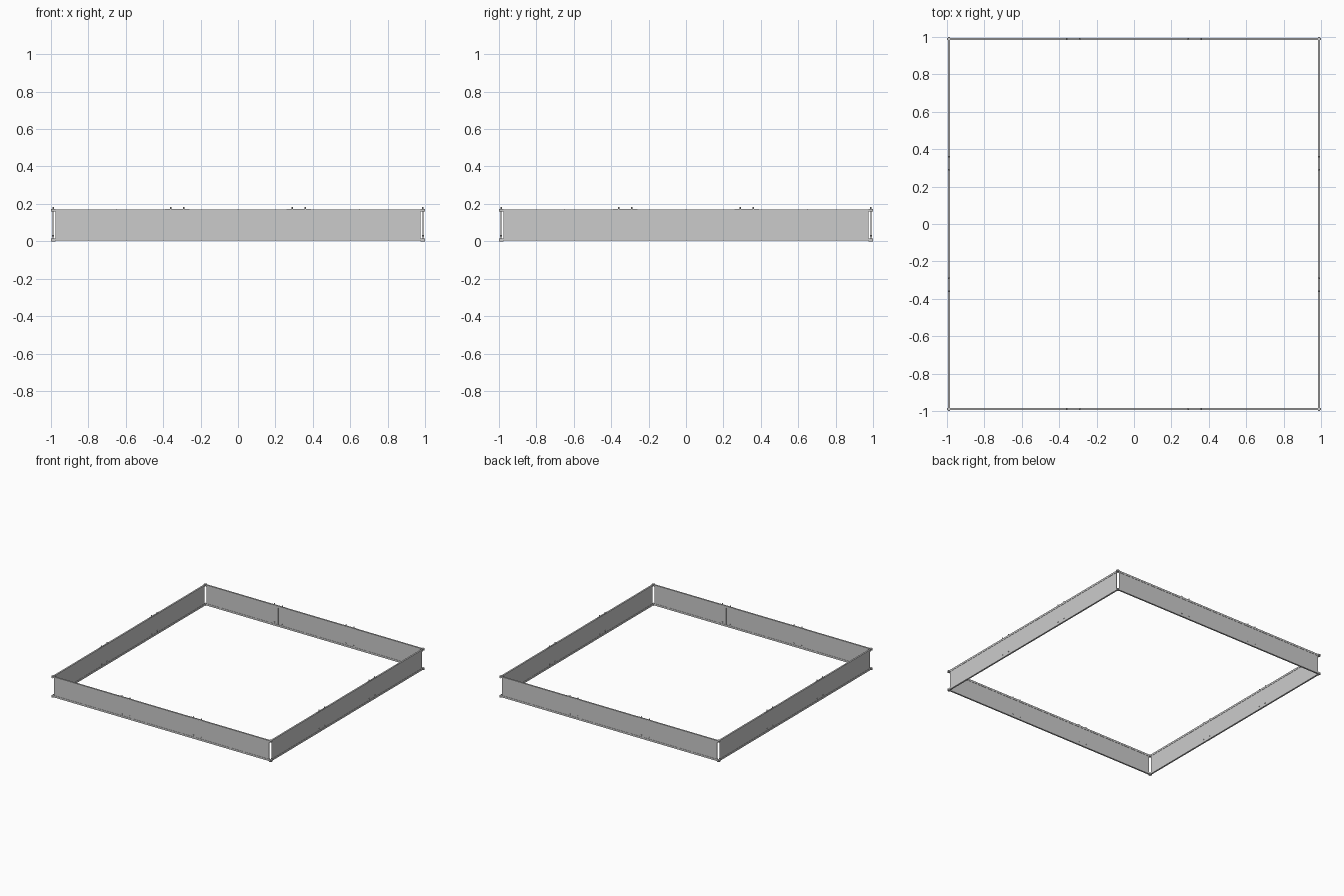
import bpy, bmesh, math
from mathutils import Matrix, Vector

if "Cube" in bpy.data.objects:
    bpy.data.objects.remove(bpy.data.objects["Cube"])

WALL = 0.989      # distance of each wall plane from the centre
HALF = 0.977      # half length of each panel run


def box(bm, x0, x1, y0, y1, z0, z1):
    m = Matrix.Translation(((x0 + x1) / 2, (y0 + y1) / 2, (z0 + z1) / 2))
    m = m @ Matrix.Diagonal((x1 - x0, y1 - y0, z1 - z0, 1))
    bmesh.ops.create_cube(bm, size=1, matrix=m)


def cyl(bm, loc, r, depth, axis='Z'):
    rot = Matrix.Rotation(math.pi / 2, 4, 'X') if axis == 'Y' else Matrix()
    bmesh.ops.create_cone(bm, cap_ends=True, segments=10, radius1=r, radius2=r,
                          depth=depth, matrix=Matrix.Translation(loc) @ rot)


def finish(bm, name, turn):
    bm.transform(Matrix.Rotation(turn * math.pi / 2, 4, 'Z'))
    me = bpy.data.meshes.new(name)
    bm.to_mesh(me)
    bm.free()
    ob = bpy.data.objects.new(name, me)
    bpy.context.collection.objects.link(ob)
    return ob


sides = ["front", "right", "back", "left"]
for i, side in enumerate(sides):
    # three thin wall sheets, butted at the joints
    bm = bmesh.new()
    for a, b in ((-HALF, -0.326), (-0.325, 0.325), (0.326, HALF)):
        box(bm, a, b, -WALL - 0.0015, -WALL + 0.0015, 0.008, 0.166)
    finish(bm, side + "_wall_sheets", i)

    # channel rails along the bottom and top edges
    bm = bmesh.new()
    for z0, z1, cap in ((0.003, 0.018, 0.003), (0.156, 0.171, 0.168)):
        for s in (-1, 1):
            y = -WALL + s * 0.0055
            box(bm, -HALF, HALF, y - 0.001, y + 0.001, z0, z1)
        box(bm, -HALF, HALF, -WALL - 0.0065, -WALL + 0.0065, cap, cap + 0.003)
    finish(bm, side + "_rails", i)

    # splice plates and bolts over the two joints
    bm = bmesh.new()
    for s in (-1, 1):
        box(bm, s * 0.325 - 0.065, s * 0.325 + 0.065,
            -WALL - 0.0045, -WALL + 0.0045, 0.171, 0.173)
        for x in (s * 0.29, s * 0.36):
            cyl(bm, (x, -WALL, 0.178), 0.004, 0.010)
            cyl(bm, (x, -WALL, 0.030), 0.004, 0.012, 'Y')
    for x in (-0.65, 0, 0.65):
        cyl(bm, (x, -WALL, 0.172), 0.003, 0.003)
    finish(bm, side + "_splices", i)

    # corner connectors joining neighbouring rails, open between them
    bm = bmesh.new()
    for z0, z1 in ((0.0, 0.014), (0.160, 0.174)):
        box(bm, 0.977, 1.0, -WALL - 0.006, -WALL + 0.006, z0, z1)
        box(bm, WALL - 0.006, WALL + 0.006, -1.0, -0.977, z0, z1)
    finish(bm, side + "_corner_connectors", i)
